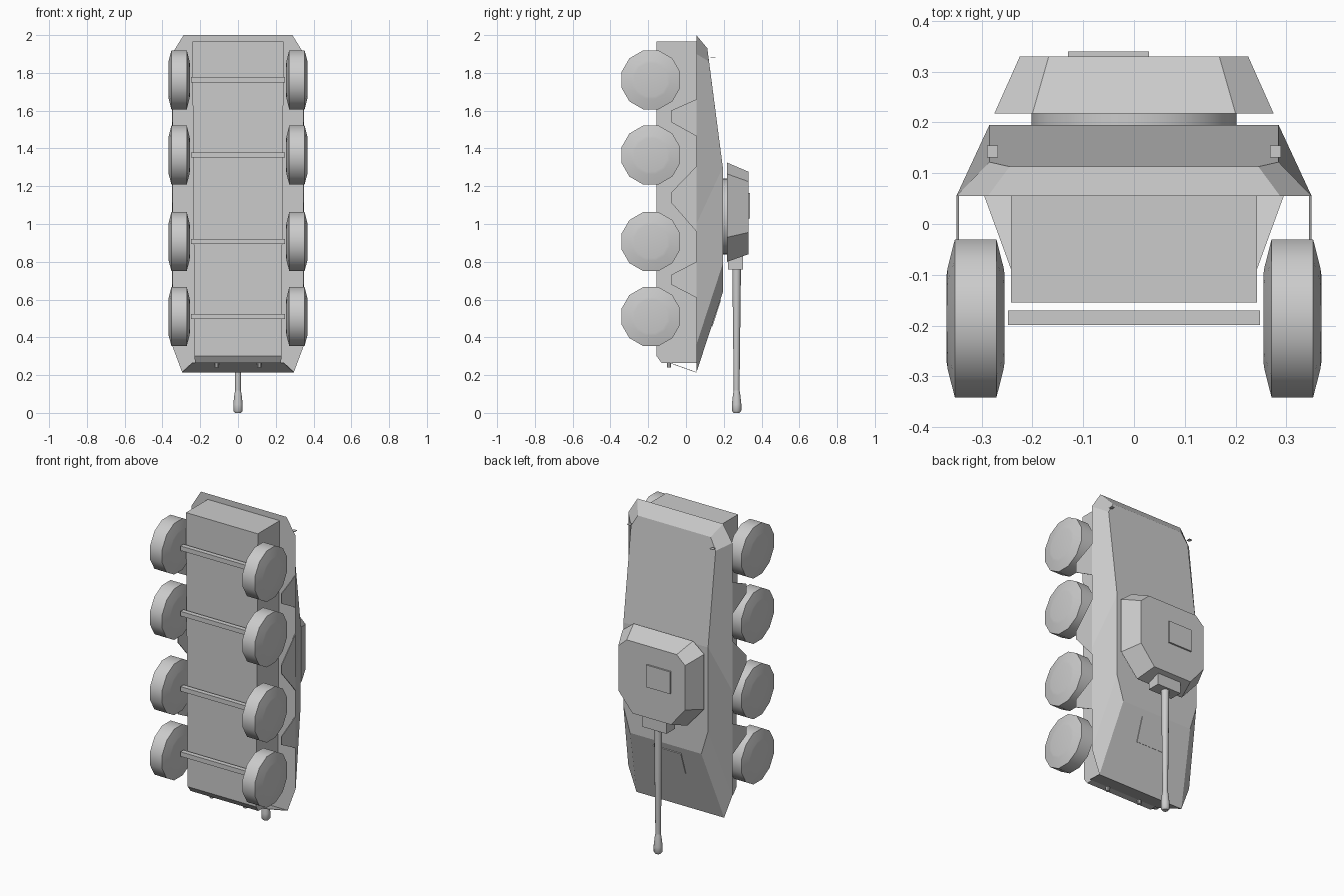
import bpy, bmesh, math
from mathutils import Matrix

if "Cube" in bpy.data.objects:
    bpy.data.objects.remove(bpy.data.objects["Cube"])

grey = bpy.data.materials.new("plain_grey")
grey.diffuse_color = (0.6, 0.6, 0.6, 1)
grey.use_nodes = True
grey.node_tree.nodes["Principled BSDF"].inputs["Base Color"].default_value = grey.diffuse_color


def make(name, bm):
    bmesh.ops.recalc_face_normals(bm, faces=bm.faces)
    me = bpy.data.meshes.new(name)
    bm.to_mesh(me)
    bm.free()
    me.materials.append(grey)
    ob = bpy.data.objects.new(name, me)
    bpy.context.collection.objects.link(ob)
    return ob


def box(name, x0, x1, y0, y1, z0, z1):
    bm = bmesh.new()
    bmesh.ops.create_cube(bm, size=1)
    for v in bm.verts:
        v.co = ((x0, x1)[v.co.x > 0], (y0, y1)[v.co.y > 0], (z0, z1)[v.co.z > 0])
    return make(name, bm)


def loft(name, rings, cap=True):
    """Skin between rings that all have the same number of points."""
    bm = bmesh.new()
    rs = [[bm.verts.new(p) for p in r] for r in rings]
    n = len(rs[0])
    for a, b in zip(rs, rs[1:]):
        for i in range(n):
            j = (i + 1) % n
            bm.faces.new((a[i], a[j], b[j], b[i]))
    if cap:
        bm.faces.new(rs[0])
        bm.faces.new(rs[-1])
    return make(name, bm)


def mirrored(half):
    """Right-hand points continued by their mirror image on the left."""
    return half + [(-x, y, z) for x, y, z in reversed(half)]


def lathe(name, profile, n, centre, axis, turn=0.0, angle=35):
    """Spin (distance along axis, radius) pairs about x, y or z."""
    rings = []
    for d, r in profile:
        ring = []
        for i in range(n):
            a = turn + 2 * math.pi * i / n
            c, s = r * math.cos(a), r * math.sin(a)
            p = {'x': (d, c, s), 'y': (c, d, s), 'z': (c, s, d)}[axis]
            ring.append(tuple(q + o for q, o in zip(p, centre)))
        rings.append(ring)
    ob = loft(name, rings)
    bpy.ops.object.select_all(action='DESELECT')
    ob.select_set(True)
    bpy.context.view_layer.objects.active = ob
    bpy.ops.object.shade_smooth_by_angle(angle=math.radians(angle))
    return ob


# Upper hull: belt line up to sloped deck, roof and front plate
belt = [(.295, .055, .213), (.35, .055, .36), (.35, .055, 1.0),
        (.35, .055, 1.90), (.288, .055, 2.0)]
crown = [(.24, .195, .64), (.285, .195, .79), (.285, .195, 1.30),
         (.285, .122, 1.86), (.245, .113, 1.93)]
bm = bmesh.new()
lo = [bm.verts.new(p) for p in mirrored(belt)]
up = [bm.verts.new(p) for p in mirrored(crown)]
n = len(lo)
for i in range(n):
    j = (i + 1) % n
    bm.faces.new((lo[i], lo[j], up[j], up[i]))
bm.faces.new(lo)
bm.faces.new(up[0:3] + up[7:10])
bm.faces.new(up[2:8])
make("upper_hull", bm)

# Lower hull tub, with a chamfered front edge
side = [(.055, .265), (-.13, .265), (-.155, .30), (-.155, 1.965), (.055, 1.965)]
w = [.228, .228, .23, .242, .242]
loft("lower_hull", [[(s * x, y, z) for x, (y, z) in zip(w, side)] for s in (-1, 1)])

# Sloping nose plate
nose = [(.295, .055, .213), (.242, -.09, .265), (-.242, -.09, .265), (-.295, .055, .213)]
loft("nose_plate", [nose, [(x, y, z + .003) for x, y, z in nose]])

# Driver hatch lying on the front plate
slope = .14 / .427
hatch = [(s * .095, .055 + slope * (z - .213), z) for s, z in
         ((-1, .46), (1, .46), (1, .60), (-1, .60))]
loft("driver_hatch", [hatch, [(x, y + .004, z - .002) for x, y, z in hatch]])

# Side skirts between the wheels: belt top, skirt top, skirt bottom, belt bottom
for k, zs in enumerate(((1.66, 1.60, 1.54, 1.465), (1.305, 1.165, 1.115, .96),
                        (.80, .73, .68, .61))):
    for s in (-1, 1):
        loft(f"side_skirt_{k}_{s}", [[(s * x, y, z) for y, z in
             zip((.055, -.08, -.08, .055), zs)] for x in (.345, .35)])

# Wheels and axles
tyre = [(-.057, .09), (-.055, .104), (-.041, .161), (.041, .161), (.055, .104), (.057, .09)]
for k, z in enumerate((1.763, 1.365, .907, .51)):
    for s in (-1, 1):
        lathe(f"wheel_{k}_{s}", tyre, 12, (s * .312, -.186, z), 'x', math.pi / 12, 60)
    box(f"axle_{k}", -.248, .248, -.199, -.17, z - .014, z + .014)

# Headlights and rear light plates
for s in (-1, 1):
    lathe(f"headlight_{s}", [(.0, .012), (-.025, .012)], 10, (s * .113, -.09, .265), 'z')
    box(f"rear_light_{s}", s * .279 - .011, s * .279 + .011, .131, .155, 1.879, 1.881)

# Turret ring and chamfered turret
lathe("turret_ring", [(.19, .202), (.222, .202)], 32, (0, 0, 1.04), 'y')
base = [(.16, .218, .80), (.275, .218, .93), (.275, .218, 1.265), (.2, .218, 1.325)]
top = [(.13, .33, .84), (.225, .33, .955), (.225, .33, 1.225), (.168, .33, 1.277)]
loft("turret", [mirrored(base), mirrored(top)])
box("turret_hatch", -.13, .03, .328, .34, 1.03, 1.165)

# Gun mount, barrel and muzzle
box("gun_mount", -.08, .08, .222, .302, .76, .85)
lathe("gun_barrel", [(.77, .023), (.10, .015)], 12, (0, .268, 0), 'z')
lathe("muzzle", [(.12, .015), (.10, .019), (.045, .025), (.012, .025), (0, .016)],
      12, (0, .268, 0), 'z', 0, 50)
